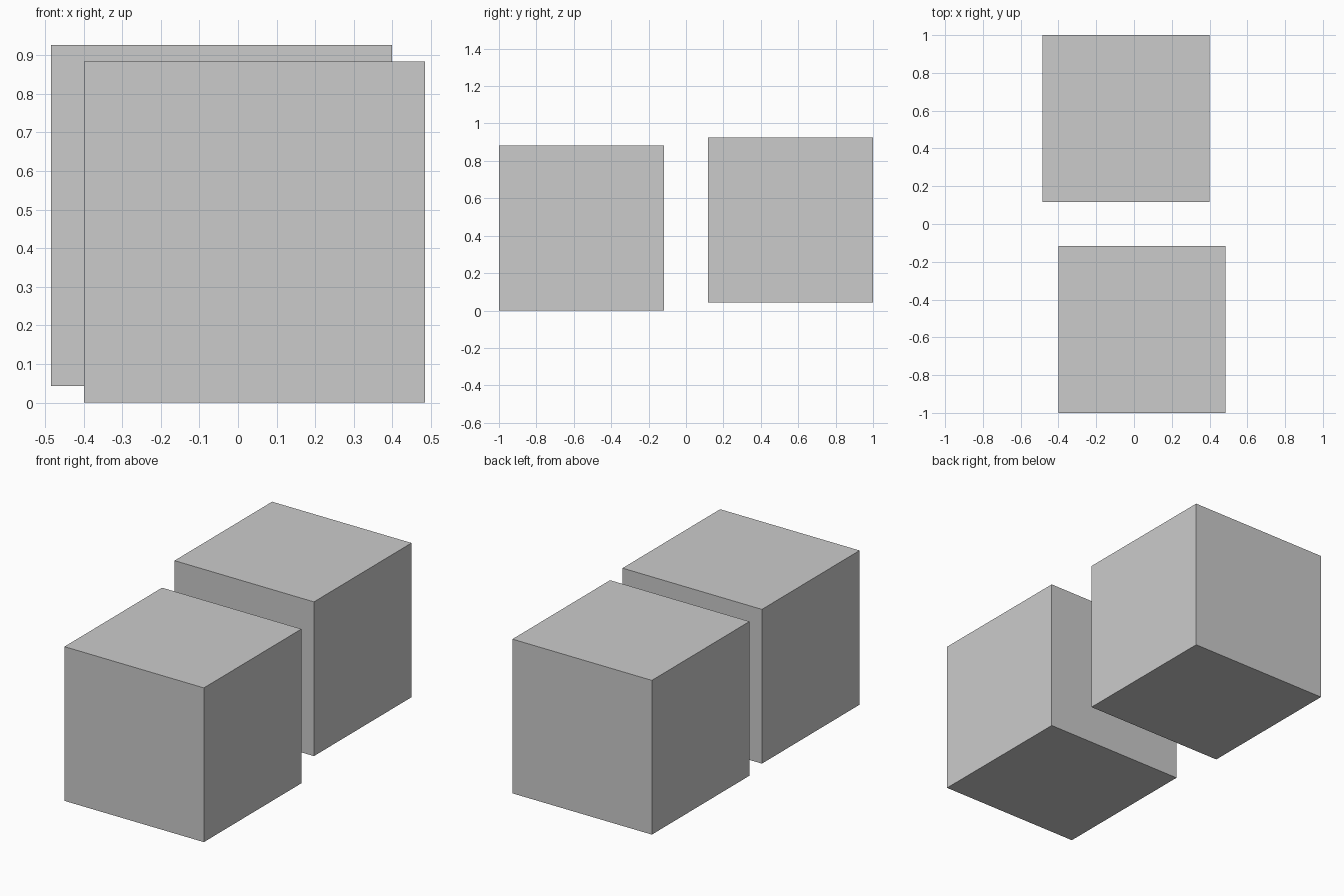
import bpy

if "Cube" in bpy.data.objects:
    bpy.data.objects.remove(bpy.data.objects["Cube"])

SIZE = 0.883


def cube(name, x_min, y_min, z_min):
    """Add a cube from its lowest corner."""
    h = SIZE / 2
    bpy.ops.mesh.primitive_cube_add(size=SIZE, location=(x_min + h, y_min + h, z_min + h))
    bpy.context.object.name = name


# Front block stands on the ground; back block is shifted left and slightly raised
cube("front_block", -0.399, -1.0, 0.0)
cube("back_block", -0.484, 1.0 - SIZE, 0.043)
